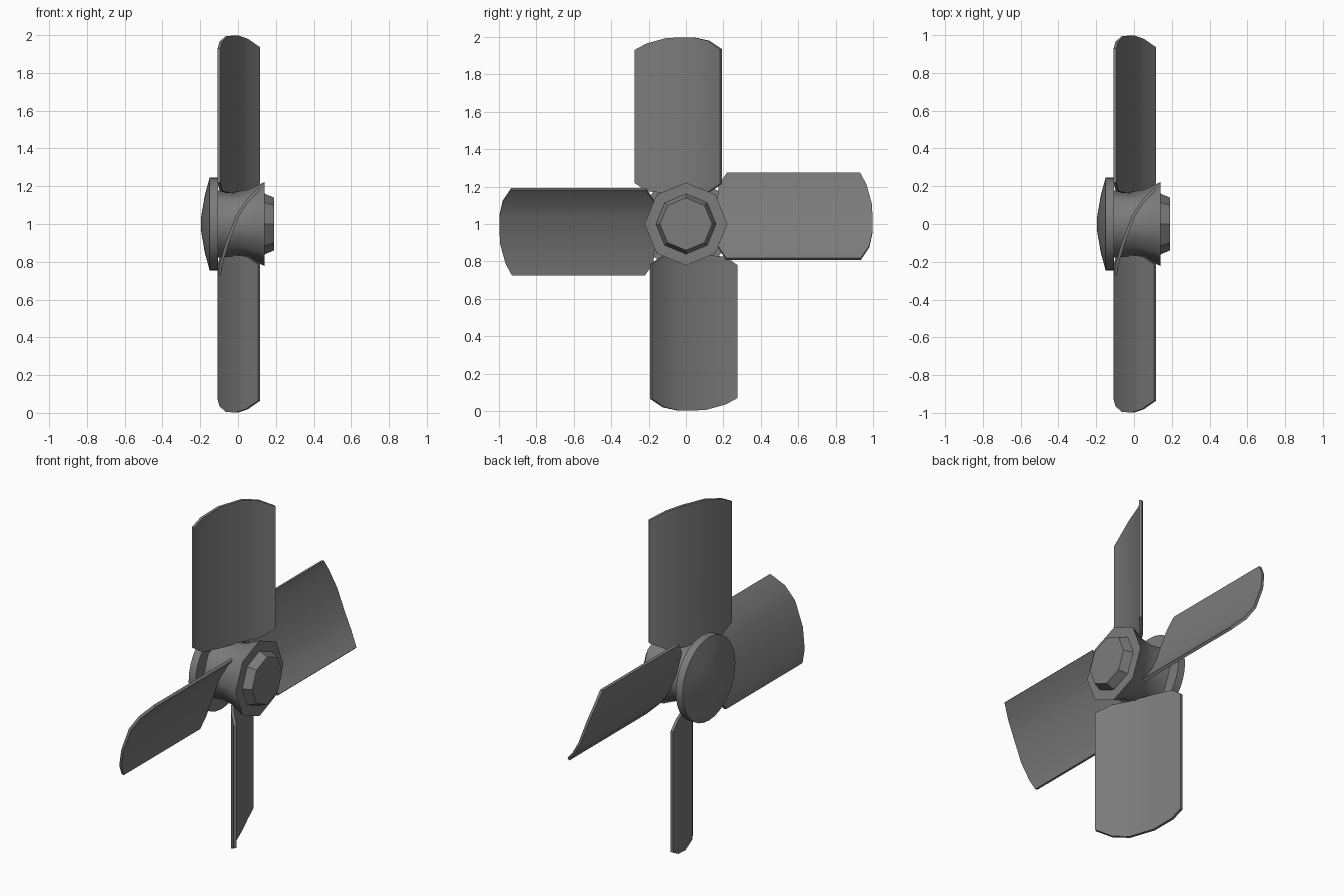
import bpy, bmesh, math
from mathutils import Matrix

cube = bpy.data.objects.get("Cube")
if cube:
    bpy.data.objects.remove(cube, do_unlink=True)

metal = bpy.data.materials.new("dark_grey_metal")
metal.use_nodes = True
GREY = (0.2, 0.2, 0.2, 1)
metal.diffuse_color = GREY
metal.node_tree.nodes["Principled BSDF"].inputs["Base Color"].default_value = GREY


def add_object(name, bm, angle):
    bmesh.ops.recalc_face_normals(bm, faces=bm.faces)
    mesh = bpy.data.meshes.new(name)
    bm.to_mesh(mesh)
    bm.free()
    mesh.materials.append(metal)
    ob = bpy.data.objects.new(name, mesh)
    bpy.context.collection.objects.link(ob)
    bpy.ops.object.select_all(action='DESELECT')
    ob.select_set(True)
    bpy.context.view_layer.objects.active = ob
    bpy.ops.object.shade_smooth_by_angle(angle=math.radians(angle))
    return ob


def turned(name, profile, sides, angle):
    """Capped solid of (x, radius) rings around the shaft axis."""
    bm = bmesh.new()
    rings = []
    for x, r in profile:
        ring = []
        for i in range(sides):
            a = math.tau * i / sides
            ring.append(bm.verts.new((x, r * math.sin(a), 1 + r * math.cos(a))))
        rings.append(ring)
    for a, b in zip(rings, rings[1:]):
        for i in range(sides):
            j = (i + 1) % sides
            bm.faces.new((a[i], a[j], b[j], b[i]))
    bm.faces.new(rings[0])
    bm.faces.new(rings[-1])
    return add_object(name, bm, angle)


# Hub: octagonal flared barrel, front nut and domed rear cap
turned("hub_barrel", [(-0.12, 0.18), (-0.02, 0.17), (0.05, 0.182), (0.14, 0.222)], 8, 50)
turned("front_nut", [(0.13, 0.165), (0.19, 0.14)], 8, 30)
turned("rear_cap", [(-0.105, 0.245), (-0.15, 0.245), (-0.175, 0.155), (-0.195, 0.04)], 32, 35)

# Blade stations: chord position, axial offset, root radius, tip radius
STATIONS = [(-0.275, -0.1, 0.22, 0.93), (-0.21, -0.09, 0.175, 0.965),
            (-0.1, -0.057, 0.165, 0.995), (0.04, -0.005, 0.165, 0.998),
            (0.12, 0.047, 0.17, 0.98), (0.187, 0.112, 0.215, 0.935)]


def blade(name, turn):
    bm = bmesh.new()
    cols = [[bm.verts.new((x, w, r)) for r in (root, tip)]
            for w, x, root, tip in STATIONS]
    for a, b in zip(cols, cols[1:]):
        bm.faces.new((a[0], b[0], b[1], a[1]))
    rot = Matrix.Translation((0, 0, 1)) @ Matrix.Rotation(turn, 4, 'X')
    bmesh.ops.transform(bm, matrix=rot, verts=bm.verts)
    ob = add_object(name, bm, 35)
    solid = ob.modifiers.new("thickness", 'SOLIDIFY')
    solid.thickness = 0.016
    solid.offset = 0
    bpy.ops.object.modifier_apply(modifier=solid.name)
    bpy.ops.object.shade_smooth_by_angle(angle=math.radians(35))


for i, name in enumerate(("top_blade", "front_blade", "bottom_blade", "back_blade")):
    blade(name, i * math.pi / 2)
